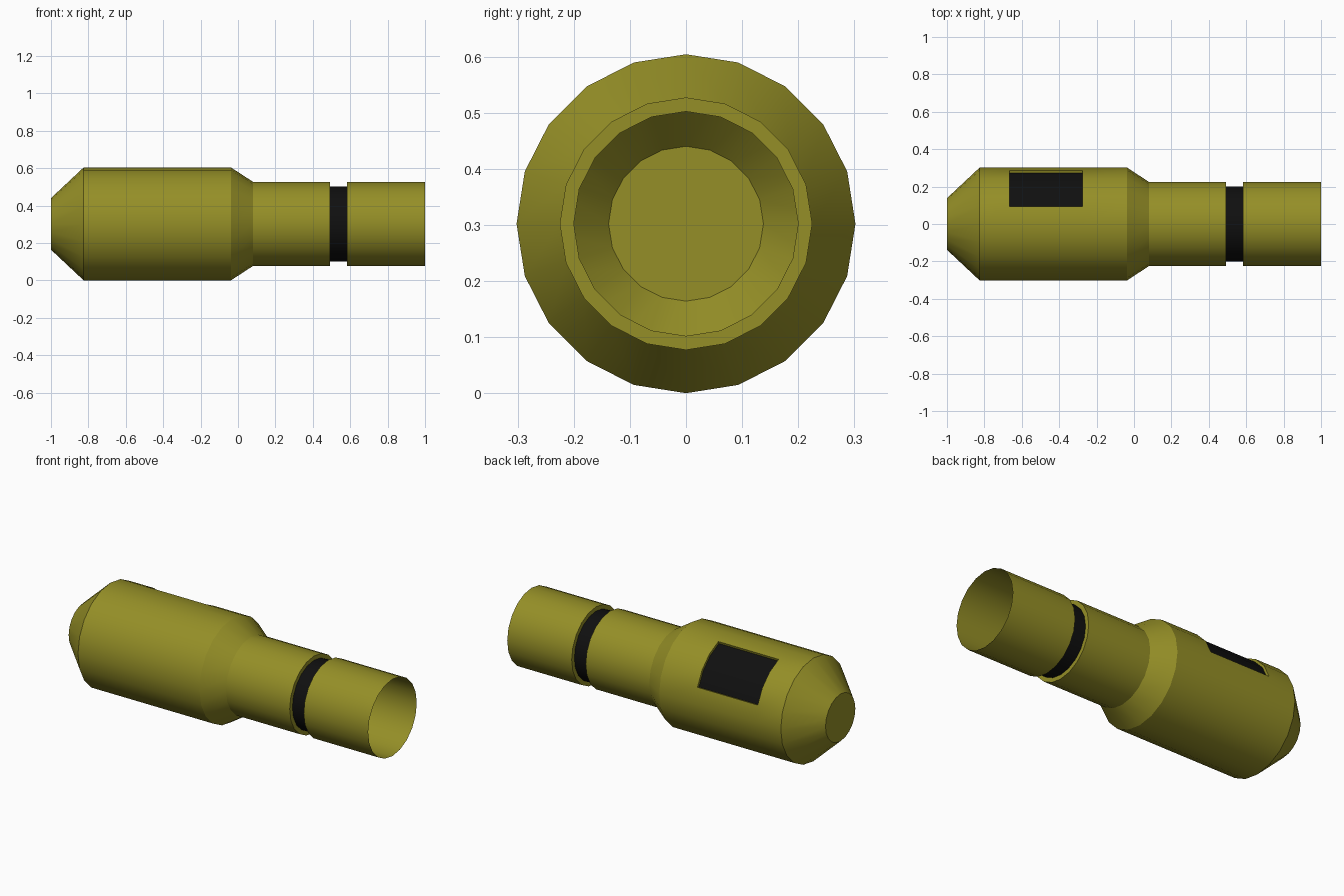
import bpy
import bmesh
from math import sin, cos, tau

old = bpy.data.objects.get("Cube")
if old:
    bpy.data.objects.remove(old, do_unlink=True)

SIDES = 20
AXIS_Z = 0.302
BODY_R, NECK_R, GROOVE_R, NOSE_R = 0.302, 0.225, 0.2, 0.138
WINDOW_X = (-0.665, -0.275)
GROOVE_X = (0.492, 0.583)


def material(name, color, roughness):
    mat = bpy.data.materials.new(name)
    mat.use_nodes = True
    mat.diffuse_color = color
    shader = mat.node_tree.nodes["Principled BSDF"]
    shader.inputs["Base Color"].default_value = color
    shader.inputs["Roughness"].default_value = roughness
    return mat


olive = material("olive", (0.30, 0.275, 0.02, 1), 0.6)
black = material("black", (0.005, 0.005, 0.005, 1), 0.6)


def lathe(profile, cap_start=False):
    """Turn (x, radius) points around the long axis into an open shell."""
    bm = bmesh.new()
    rings = []
    for x, r in profile:
        angles = [tau * k / SIDES for k in range(SIDES)]
        rings.append([bm.verts.new((x, r * sin(a), r * cos(a))) for a in angles])
    for a, b in zip(rings, rings[1:]):
        for k in range(SIDES):
            n = (k + 1) % SIDES
            bm.faces.new((a[k], b[k], b[n], a[n]))
    if cap_start:
        bm.faces.new(rings[0])
    bm.normal_update()
    return bm


def finish(bm, name):
    mesh = bpy.data.meshes.new(name)
    bm.to_mesh(mesh)
    bm.free()
    mesh.materials.append(olive)
    mesh.materials.append(black)
    obj = bpy.data.objects.new(name, mesh)
    obj.location.z = AXIS_Z
    bpy.context.collection.objects.link(obj)
    return obj


# Body: closed nose cone, barrel and shoulder
bm = lathe([(-1, NOSE_R), (-0.825, BODY_R), (WINDOW_X[0], BODY_R),
            (WINDOW_X[1], BODY_R), (-0.038, BODY_R), (0.08, NECK_R)], cap_start=True)

# Recessed window: three barrel panels on the upper back
window = []
for f in bm.faces:
    c = f.calc_center_median()
    if WINDOW_X[0] < c.x < WINDOW_X[1] and c.y > 0.1 and c.z > 0.1:
        window.append(f)
bmesh.ops.inset_region(bm, faces=window, thickness=0, depth=0, use_boundary=True)
for v in {v for f in window for v in f.verts}:
    scale = (BODY_R - 0.014) / BODY_R
    v.co.y *= scale
    v.co.z *= scale
for f in window:
    f.material_index = 1
body = finish(bm, "body")

# Neck and open end sleeve, each with a step down into the groove
neck = finish(lathe([(0.08, NECK_R), (GROOVE_X[0], NECK_R),
                     (GROOVE_X[0], GROOVE_R)]), "neck")
sleeve = finish(lathe([(GROOVE_X[1], GROOVE_R), (GROOVE_X[1], NECK_R),
                       (1, NECK_R)]), "end_sleeve")

# Black band at the bottom of the groove
bm = lathe([(x, GROOVE_R) for x in GROOVE_X])
for f in bm.faces:
    f.material_index = 1
band = finish(bm, "groove_band")

# Smooth round surfaces, sharp creases
bpy.ops.object.select_all(action="DESELECT")
for obj in (body, neck, sleeve, band):
    obj.select_set(True)
bpy.context.view_layer.objects.active = body
bpy.ops.object.shade_smooth_by_angle(angle=tau / 12)
